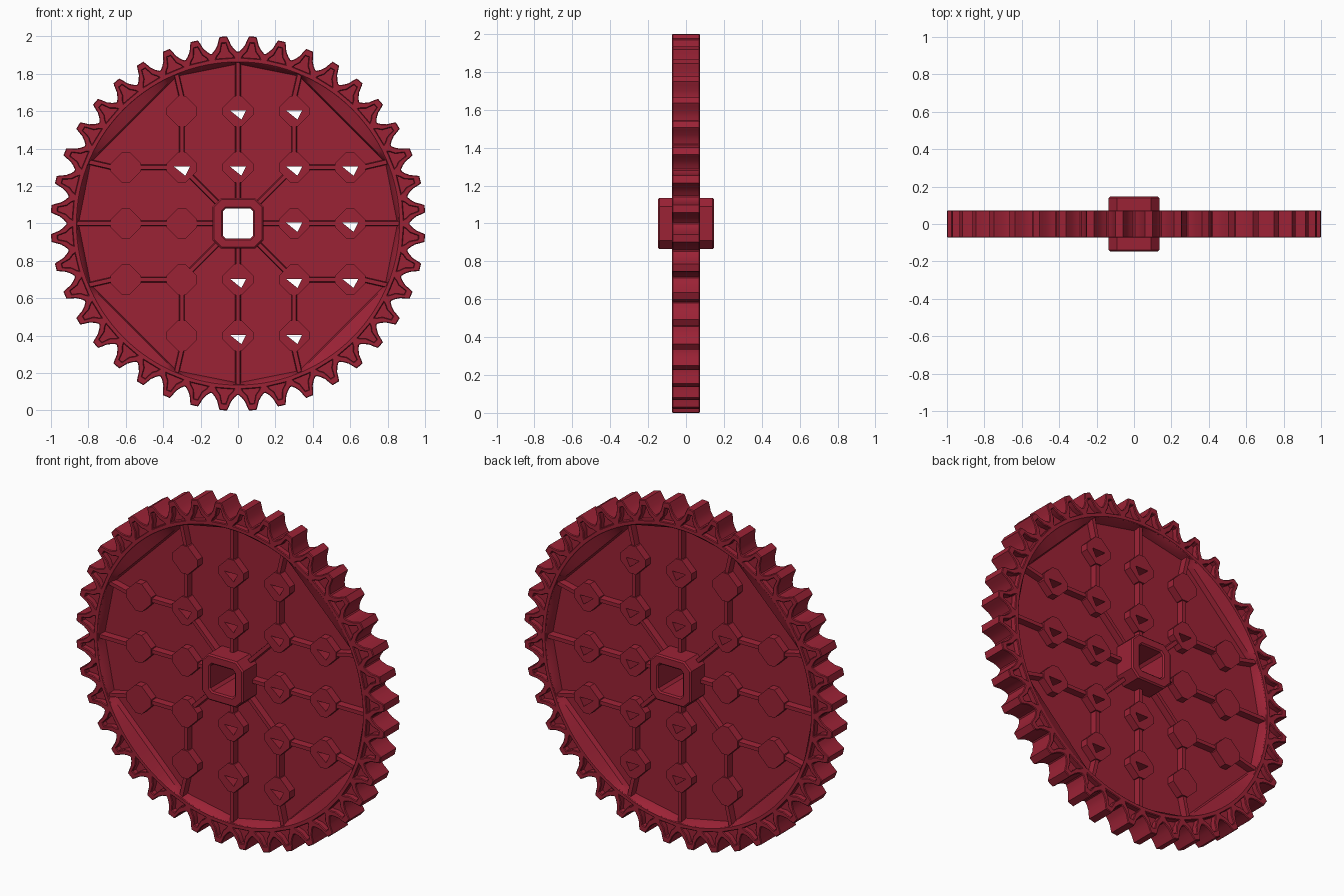
import bpy, bmesh, math
from math import sin, cos, pi, radians

if "Cube" in bpy.data.objects:
    bpy.data.objects.remove(bpy.data.objects["Cube"])

red = bpy.data.materials.new("crimson plastic")
red.diffuse_color = (0.33, 0.016, 0.036, 1)
red.use_nodes = True
red.node_tree.nodes["Principled BSDF"].inputs["Base Color"].default_value = red.diffuse_color
TEETH = 40
CZ = 1.0


def finish(obj, angle=30):
    bpy.ops.object.select_all(action='DESELECT')
    obj.select_set(True)
    bpy.context.view_layer.objects.active = obj
    bpy.ops.object.shade_smooth_by_angle(angle=radians(angle))


def add_mesh(name, bm):
    bmesh.ops.remove_doubles(bm, verts=bm.verts, dist=0.0002)
    bmesh.ops.recalc_face_normals(bm, faces=bm.faces)
    me = bpy.data.meshes.new(name)
    bm.to_mesh(me)
    bm.free()
    me.materials.clear()
    me.materials.append(red)
    obj = bpy.data.objects.new(name, me)
    bpy.context.collection.objects.link(obj)
    finish(obj)
    return obj


def plate(name, loops, half, bevel=0.0):
    """Filled outline with holes, in the x-z plane, extruded both ways along y."""
    cu = bpy.data.curves.new(name + "_profile", 'CURVE')
    cu.dimensions = '2D'
    cu.fill_mode = 'BOTH'
    cu.extrude = half - bevel
    cu.bevel_depth = bevel
    cu.bevel_resolution = 0
    cu.offset = -bevel
    for pts in loops:
        sp = cu.splines.new('POLY')
        sp.points.add(len(pts) - 1)
        for p, (x, z) in zip(sp.points, pts):
            p.co = (x, z, 0, 1)
        sp.use_cyclic_u = True
    tmp = bpy.data.objects.new(name + "_profile", cu)
    bpy.context.collection.objects.link(tmp)
    bpy.context.view_layer.update()
    dg = bpy.context.evaluated_depsgraph_get()
    me = bpy.data.meshes.new_from_object(tmp.evaluated_get(dg))
    bpy.data.objects.remove(tmp)
    bm = bmesh.new()
    bm.from_mesh(me)
    for v in bm.verts:
        x, z, y = v.co
        v.co = (x, -y, z + CZ)
    return add_mesh(name, bm)


def polar(r, a):
    return (r * sin(a), r * cos(a))


def at_tooth(i, r, w):
    return polar(r, (i + 0.5) * 2 * pi / TEETH + w / r)


def circle(r, n=120):
    return [polar(r, 2 * pi * i / n) for i in range(n)]


# Toothed rim with a triangular pocket in every tooth
flank = [(0.918, 0.068), (0.932, 0.053), (0.955, 0.037), (0.985, 0.027), (1.002, 0.020)]
pocket = [(0.887, 0.048), (0.899, 0.042), (0.920, 0.023), (0.966, 0.010)]


def sided(i, prof):
    return ([at_tooth(i, r, -w) for r, w in prof] +
            [at_tooth(i, r, w) for r, w in reversed(prof)])


outline = [p for i in range(TEETH) for p in sided(i, flank)]
pockets = [sided(i, pocket) for i in range(TEETH)]
plate("toothed_rim", [outline, circle(0.86)] + pockets, 0.073, 0.004)
plate("pocket_floor", [circle(0.91), circle(0.862)], 0.04)
plate("tooth_core", [[(x * 0.99, z * 0.99) for x, z in outline], circle(0.88)], 0.04)

# Straight-sided web edge: corners where the ribs meet the rim
corners = sorted(q * 90 + d for q in range(4) for d in (0, 22.5, 67.5))


def web_radius(deg):
    deg %= 360
    lo = max(c for c in corners if c <= deg)
    hi = min([c for c in corners if c > deg] + [360])
    half = radians(hi - lo) / 2
    return 0.852 * cos(half) / cos(radians(deg - (lo + hi) / 2))


# Sloping wall between the round rim edge and the straight-sided web
bm = bmesh.new()
for side in (-1, 1):
    rows = []
    for i in range(240):
        d = i * 1.5
        rows.append([bm.verts.new((r * sin(radians(d)), side * y, CZ + r * cos(radians(d))))
                     for r, y in ((0.861, 0.07), (web_radius(d) + 0.008, 0.05),
                                  (web_radius(d), 0.018))])
    for i in range(240):
        a, b = rows[i], rows[(i + 1) % 240]
        for k in range(2):
            bm.faces.new((a[k], b[k], b[k + 1], a[k + 1]))
add_mesh("rim_inner_wall", bm)

# Boss positions on a 0.3 grid; some are pierced
spots = [(i, j) for i in range(-2, 3) for j in range(-2, 3)
         if (i, j) != (0, 0) and abs(i) + abs(j) < 4]
solid = [(i, j) for i, j in spots if i == -2 or (i == -1 and j != 1)]


def hole(i, j):
    x, z = i * 0.3, j * 0.3
    return [(x - 0.043, z + 0.004), (x + 0.043, z + 0.004), (x + 0.018, z - 0.045)]


def chamfered(h, c):
    return [(h, c - h), (h, h - c), (h - c, h), (c - h, h),
            (-h, h - c), (-h, c - h), (c - h, -h), (h - c, -h)]


# Thin web disc
web = [polar(0.856, radians(c)) for c in corners]
holes = [hole(*s) for s in spots if s not in solid]
plate("web_disc", [web, chamfered(0.10, 0.03)] + holes, 0.02)

# Bosses
for i, j in spots:
    x, z = i * 0.3, j * 0.3
    loops = [[(x + a, z + b) for a, b in chamfered(0.082, 0.062)]]
    if (i, j) not in solid:
        loops.append(hole(i, j))
    plate("boss", loops, 0.066)

# Central hub with a square bore
plate("hub", [chamfered(0.135, 0.045), chamfered(0.08, 0.015)], 0.148, 0.008)


# Ribs, slightly tapered towards their outer edges
def rib(p, q):
    dx, dz = q[0] - p[0], q[1] - p[1]
    n = math.hypot(dx, dz)
    nx, nz = -dz / n, dx / n
    bm = bmesh.new()
    ends = []
    for x, z in (p, q):
        ends.append([bm.verts.new((x + nx * w, y, CZ + z + nz * w))
                     for w, y in ((0.011, -0.058), (0.017, 0), (0.011, 0.058),
                                  (-0.011, 0.058), (-0.017, 0), (-0.011, -0.058))])
    a, b = ends
    for k in range(6):
        m = (k + 1) % 6
        bm.faces.new((a[k], a[m], b[m], b[k]))
    bm.faces.new(a)
    bm.faces.new(b)
    add_mesh("rib", bm)


G = 0.07   # ribs stop just inside each boss
for sx in (-1, 1):
    for swap in (False, True):
        def put(p, q):
            rib(*[(b, a) if swap else (a, b) for a, b in (p, q)])
        # straight spokes through the centre line
        for a, b in ((0.12, 0.3 - G), (0.3 + G, 0.6 - G), (0.6 + G, 0.862)):
            put((0, sx * a), (0, sx * b))
        # side spokes
        for t in (-0.3, 0.3):
            put((t, sx * (0.3 + G)), (t, sx * (0.6 - G)))
            put((t, sx * (0.6 + G)), (t * 1.1, sx * 0.80))
    # diagonal spokes from the hub corners
    for sz in (-1, 1):
        rib((sx * 0.10, sz * 0.10), (sx * 0.26, sz * 0.26))
